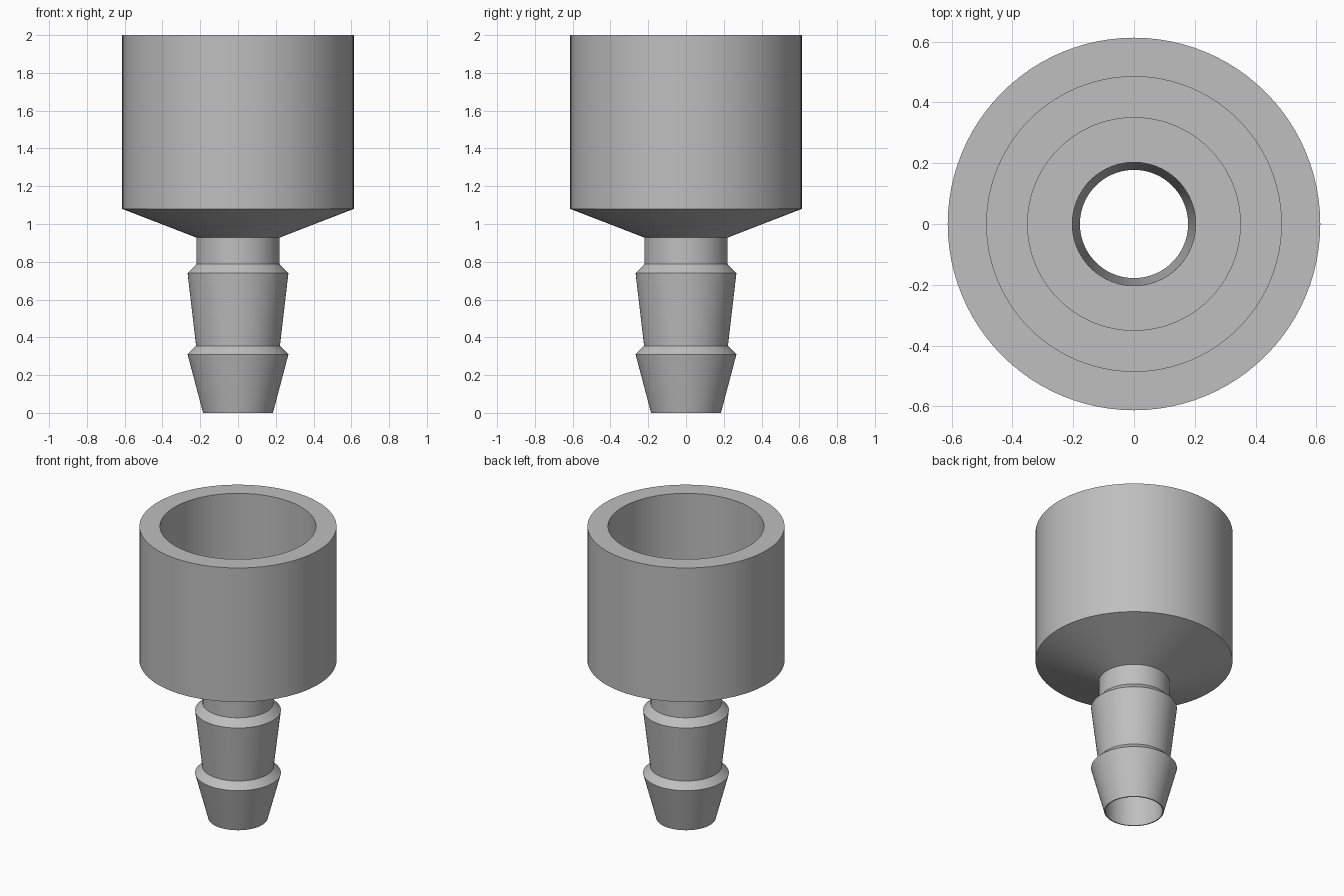
import bpy, bmesh, math

if "Cube" in bpy.data.objects:
    bpy.data.objects.remove(bpy.data.objects["Cube"])

SEGMENTS = 96


def lathe(name, profile, material):
    """Revolve a closed (radius, z) profile around the z axis."""
    bm = bmesh.new()
    rings = []
    for r, z in profile:
        rings.append([bm.verts.new((r * math.cos(2 * math.pi * i / SEGMENTS),
                                    r * math.sin(2 * math.pi * i / SEGMENTS), z))
                      for i in range(SEGMENTS)])
    for a, b in zip(rings, rings[1:] + rings[:1]):
        for i in range(SEGMENTS):
            j = (i + 1) % SEGMENTS
            bm.faces.new((a[i], a[j], b[j], b[i]))
    bmesh.ops.recalc_face_normals(bm, faces=bm.faces)
    mesh = bpy.data.meshes.new(name)
    bm.to_mesh(mesh)
    bm.free()
    mesh.materials.append(material)
    obj = bpy.data.objects.new(name, mesh)
    bpy.context.collection.objects.link(obj)
    bpy.context.view_layer.objects.active = obj
    obj.select_set(True)
    bpy.ops.object.shade_smooth_by_angle(angle=math.radians(10))
    return obj


grey = bpy.data.materials.new("plain grey")
grey.diffuse_color = (0.52, 0.52, 0.52, 1)
grey.use_nodes = True
grey.node_tree.nodes["Principled BSDF"].inputs["Base Color"].default_value = grey.diffuse_color

# Outside of the barbed stem, from the tip up to the neck
stem = [(0.185, 0), (0.267, 0.31), (0.222, 0.355), (0.267, 0.74),
        (0.22, 0.788), (0.22, 0.928)]

# Outside of the socket: flared underside, straight wall, rim
socket = [(0.613, 1.08), (0.613, 2.0), (0.485, 2.0)]

# Inside: socket floor, shallow recess, tapered through bore
inside = [(0.485, 1.23), (0.35, 1.23), (0.35, 1.08), (0.203, 1.08), (0.178, 0)]

lathe("hose_barb_adapter", stem + socket + inside, grey)
